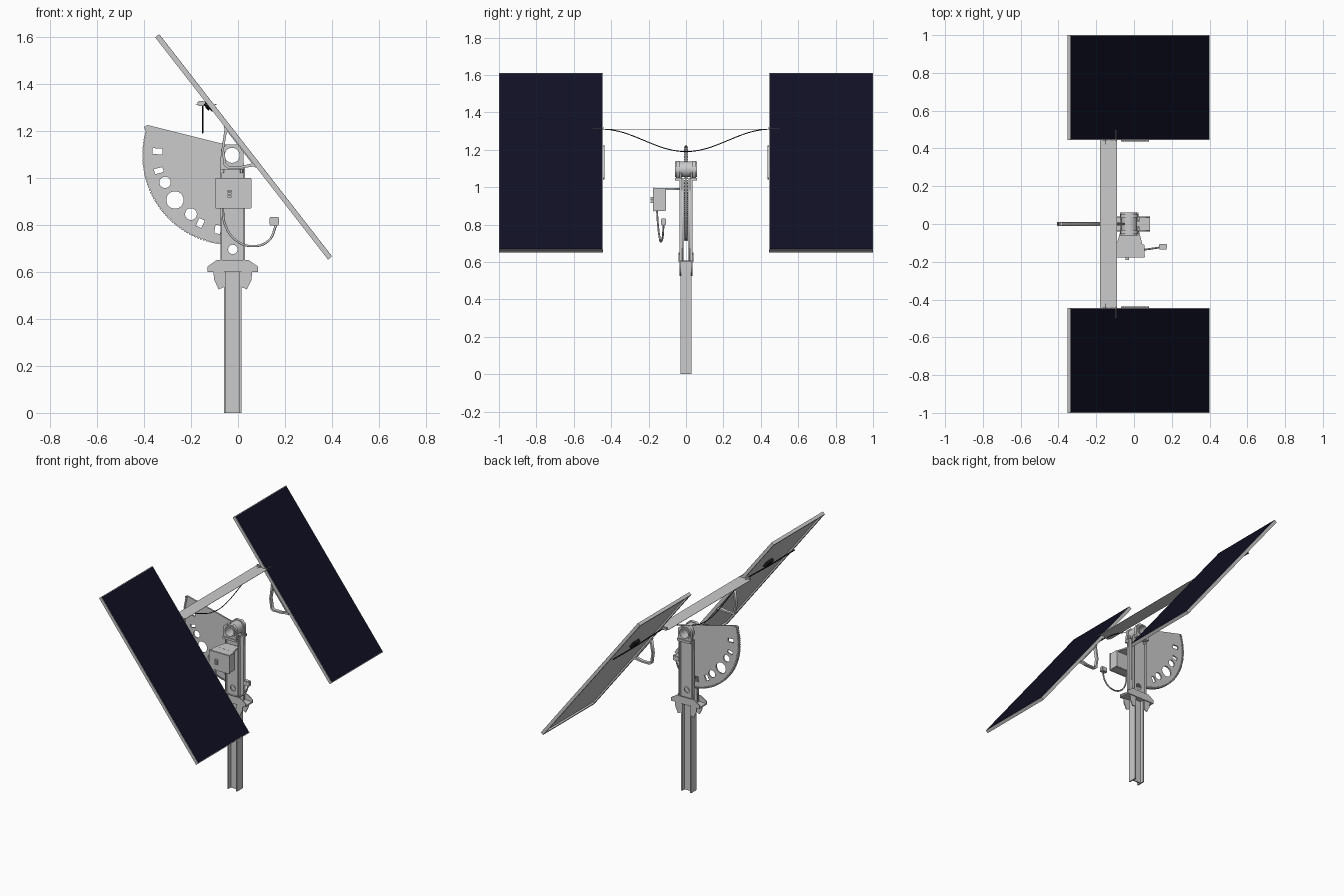
import bpy, bmesh, math
from mathutils import Matrix, Vector

cube = bpy.data.objects.get("Cube")
if cube:
    bpy.data.objects.remove(cube, do_unlink=True)


def material(name, color):
    m = bpy.data.materials.new(name)
    m.use_nodes = True
    m.diffuse_color = (*color, 1)
    m.node_tree.nodes["Principled BSDF"].inputs["Base Color"].default_value = (*color, 1)
    return m


STEEL = material("galvanised_grey", (0.6, 0.6, 0.6))
NAVY = material("solar_navy", (0.005, 0.005, 0.018))
BLACK = material("cable_black", (0.01, 0.01, 0.01))
IDENT = Matrix.Identity(4)
HUB = Vector((-0.025, 0, 1.095))


def link(name, mesh, mat):
    ob = bpy.data.objects.new(name, mesh)
    mesh.materials.clear()
    mesh.materials.append(mat)
    bpy.context.collection.objects.link(ob)
    return ob


def box(name, lo, hi, mat=STEEL, frame=IDENT, bevel=0):
    lo, hi = Vector(lo), Vector(hi)
    bm = bmesh.new()
    bmesh.ops.create_cube(bm, size=1)
    for v in bm.verts:
        v.co = (lo + hi) / 2 + v.co * (hi - lo)
    if bevel:
        bmesh.ops.bevel(bm, geom=bm.edges[:], offset=bevel, segments=2, affect='EDGES')
    bm.transform(frame)
    me = bpy.data.meshes.new(name)
    bm.to_mesh(me)
    bm.free()
    return link(name, me, mat)


def curve_mesh(name, curve, mat, frame=IDENT):
    # Turn a temporary curve into a mesh object
    tmp = bpy.data.objects.new(name + "_curve", curve)
    bpy.context.collection.objects.link(tmp)
    dg = bpy.context.evaluated_depsgraph_get()
    me = bpy.data.meshes.new_from_object(tmp.evaluated_get(dg))
    bpy.data.objects.remove(tmp, do_unlink=True)
    me.transform(frame)
    return link(name, me, mat)


def plate(name, loops, lo, hi, mat=STEEL, upright=True):
    # First loop is the outline, the others are holes; spans lo..hi in depth
    cu = bpy.data.curves.new(name, 'CURVE')
    cu.dimensions, cu.fill_mode, cu.extrude = '2D', 'BOTH', (hi - lo) / 2
    for pts in loops:
        sp = cu.splines.new('POLY')
        sp.points.add(len(pts) - 1)
        for p, (a, b) in zip(sp.points, pts):
            p.co = (a, b, 0, 1)
        sp.use_cyclic_u = True
    mid = (lo + hi) / 2
    if upright:
        frame = Matrix.Translation((0, mid, 0)) @ Matrix.Rotation(math.pi / 2, 4, 'X')
    else:
        frame = Matrix.Translation((0, 0, mid))
    return curve_mesh(name, cu, mat, frame)


def wire(name, pts, radius, mat, smooth=True):
    cu = bpy.data.curves.new(name, 'CURVE')
    cu.dimensions, cu.bevel_depth, cu.bevel_resolution = '3D', radius, 2
    cu.use_fill_caps = True
    sp = cu.splines.new('BEZIER' if smooth else 'POLY')
    if smooth:
        sp.bezier_points.add(len(pts) - 1)
        for p, co in zip(sp.bezier_points, pts):
            p.co = co
            p.handle_left_type = p.handle_right_type = 'AUTO'
    else:
        sp.points.add(len(pts) - 1)
        for p, co in zip(sp.points, pts):
            p.co = (*co, 1)
    ob = curve_mesh(name, cu, mat)
    ob.data.shade_smooth()
    return ob


def circle(x, z, r, n=24):
    return [(x + r * math.cos(i * math.tau / n), z + r * math.sin(i * math.tau / n)) for i in range(n)]


def square(x, z, w, h, turn):
    c, s = math.cos(turn), math.sin(turn)
    return [(x + a * w * c - b * h * s, z + a * w * s + b * h * c)
            for a, b in ((-.5, -.5), (.5, -.5), (.5, .5), (-.5, .5))]


# Post: I-section
box("post_web", (-0.055, -0.004, 0), (0.01, 0.004, 0.605))
for name, x in (("left", 0.007), ("right", -0.06)):
    box("post_flange_" + name, (x, -0.03, 0), (x + 0.008, 0.03, 0.605))

# Saddle on top of the post
box("saddle_plate", (-0.13, -0.04, 0.6), (0.085, 0.04, 0.609))
wing = [(-0.13, 0.605), (-0.13, 0.622), (-0.09, 0.65), (0.045, 0.65), (0.085, 0.622), (0.085, 0.605)]
for side, s in (("front", -1), ("back", 1)):
    plate("saddle_side_" + side, [wing], s * 0.037 - 0.003, s * 0.037 + 0.003)
    for end, m in (("left", 1), ("right", -1)):
        gusset = [(-0.022 + m * a, b) for a, b in
                  ((0.037, 0.603), (0.083, 0.603), (0.079, 0.565), (0.06, 0.525), (0.037, 0.535))]
        plate(f"gusset_{side}_{end}", [gusset], s * 0.031 - 0.003, s * 0.031 + 0.003)

# Column: a pair of channels with a slot between them
for side, s in (("front", -1), ("back", 1)):
    outline = [(-0.075, 0.609), (0.03, 0.609), (0.03, 1.05), (-0.075, 1.05)]
    plate("column_web_" + side, [outline, circle(-0.022, 0.695, 0.02)], s * 0.018 - 0.004, s * 0.018 + 0.004)
    for x in (-0.075, 0.023):
        ys = sorted((s * 0.014, s * 0.036))
        box("column_flange_" + side, (x, ys[0], 0.609), (x + 0.007, ys[1], 1.05))
    # Bearing seat, clamp and bolts
    ys = sorted((s * 0.014, s * 0.06))
    box("bearing_seat_" + side, (-0.075, ys[0], 1.035), (0.025, ys[1], 1.05))
    plate("bearing_clamp_" + side,
          [[(-0.075, 1.05), (0.025, 1.05), (0.022, 1.12), (0, 1.14), (-0.05, 1.14), (-0.072, 1.12)],
           circle(HUB.x, HUB.z, 0.033)], s * 0.044 - 0.01, s * 0.044 + 0.01)
    for x in (-0.065, 0.015):
        wire("clamp_bolt_" + side, [(x, s * 0.028, 1.02), (x, s * 0.028, 1.075)], 0.006, STEEL, False)

# Hollow bearing tube
plate("bearing_tube", [circle(HUB.x, HUB.z, 0.042, 32), circle(HUB.x, HUB.z, 0.032, 32)],
      -0.06, 0.06)

# Toothed drive sector
R = 0.378
arc = [math.radians(a) for a in range(165, 272, 3)]
rim = [(HUB.x + R * math.cos(a), HUB.z + R * math.sin(a)) for a in arc]
outline = [(-0.05, 1.14), (-0.385, 1.224), (-0.4, 1.215)] + rim + [(0.015, 0.74), (0.015, 1.05), (-0.06, 1.065), (-0.07, 1.095)]
holes = [circle(-0.268, 0.905, 0.037), circle(-0.31, 0.98, 0.024), circle(-0.2, 0.845, 0.025),
         square(-0.342, 1.112, 0.042, 0.025, -0.05), square(-0.337, 1.03, 0.038, 0.022, 0.25),
         square(-0.16, 0.807, 0.025, 0.036, -0.45), square(-0.086, 0.78, 0.025, 0.036, -0.15)]
plate("drive_sector", [outline] + holes, -0.005, 0.005)
for i in range(56):
    a = math.radians(162 + i * 107 / 55)
    turn = Matrix.Translation(HUB) @ Matrix.Rotation(-a, 4, 'Y')
    box("chain_link", (R - 0.006, -0.011, -0.0042), (R + 0.004, 0.011, 0.0042), frame=turn)

# Control box with mounting bracket, dial and labelled face strip
box("control_box", (-0.095, -0.17, 0.872), (0.055, -0.108, 0.995), bevel=0.003)
box("control_box_lid", (-0.098, -0.177, 0.869), (0.058, -0.165, 0.998), bevel=0.003)
plate("box_bracket", [[(-0.092, -0.11), (0.045, -0.11), (0.025, -0.03), (-0.07, -0.03)]],
      0.986, 0.995, upright=False)
for z in (0.92, 0.932, 0.944):
    box("box_latch", (-0.045, -0.19, z - 0.004), (-0.027, -0.176, z + 0.004))

# Sensor lead and sensor
wire("sensor_lead", [(-0.065, -0.155, 0.875), (-0.055, -0.15, 0.8), (-0.01, -0.142, 0.735), (0.06, -0.135, 0.709),
                     (0.13, -0.125, 0.732), (0.163, -0.12, 0.8)], 0.005, STEEL)
box("sensor", (0.133, -0.134, 0.797), (0.175, -0.106, 0.832), bevel=0.003)

# Tilted panels: local x runs down the slope, z is the outward normal
slope = Vector((0.735, 0, -0.945)).normalized()
normal = Vector((0.945, 0, 0.735)).normalized()
L, T, W = 0.5985, 0.022, 0.014
for side, s in (("front", -1), ("back", 1)):
    tilt = Matrix.Translation((0.0325, s * 0.7225, 1.1375)) @ Matrix(
        ((slope.x, 0, normal.x, 0), (0, 1, 0, 0), (slope.z, 0, normal.z, 0), (0, 0, 0, 1)))
    H = 0.2775
    box("panel_cells_" + side, (-L + .004, -H + .004, -0.004), (L - .004, H - .004, 0), NAVY, tilt)
    box("panel_backing_" + side, (-L + .004, -H + .004, -0.008), (L - .004, H - .004, -0.004), STEEL, tilt)
    for m in (-1, 1):
        # Rails with an inward lip along the back edge
        for part, depth, z in (("rail", 0.004, -0.001), ("lip", W, -T + 0.003)):
            xs, ys = sorted((m * L, m * (L - depth))), sorted((m * H, m * (H - depth)))
            box(f"panel_end_{part}_{side}", (xs[0], -H, -T), (xs[1], H, z), STEEL, tilt)
            box(f"panel_side_{part}_{side}", (-L, ys[0], -T), (L, ys[1], z), STEEL, tilt)
    # Junction box and leads on the back
    box("junction_box_" + side, (-0.25, -0.03, -0.026), (-0.2, 0.03, -0.008), BLACK, tilt)
    wire("panel_lead_" + side, [(-0.142, s * 0.45, 1.31), (-0.13, s * 0.58, 1.298),
                                (-0.125, s * 0.72, 1.29), (-0.135, s * 0.98, 1.3)], 0.004, BLACK)
    # Bent strap that carries the tube
    y0, y1 = sorted((s * 0.437, s * 0.46))
    outer = [(-0.055, 1.222), (-0.07, 1.12), (-0.06, 1.05), (-0.045, 1.04), (0.02, 1.04), (0.08, 1.05)]
    inner = [(0.065, 1.062), (0.015, 1.05), (-0.04, 1.05), (-0.05, 1.06), (-0.06, 1.12), (-0.046, 1.205)]
    plate("strap_" + side, [outer + inner], y0, y1)
    box("strap_foot_" + side, (-0.12, s * 0.448 - 0.011, -T - 0.004), (0.1, s * 0.448 + 0.011, -T),
        frame=Matrix.Translation((0, -s * 0.7225, 0)) @ tilt)
    # Tie rod and clip
    wire("tie_rod_" + side, [(-0.095, s * 0.44, 1.312), (-0.095, s * 0.5, 1.312)], 0.002, STEEL, False)
    box("cable_clip_" + side, (-0.172, s * 0.45 - 0.008, 1.304), (-0.135, s * 0.45 + 0.008, 1.325), bevel=0.004)

# Flat strip and hanging cable between the panels
box("link_strip", (-0.18, -0.45, 1.309), (-0.09, 0.45, 1.311))
sag = [(-0.15, y / 20 * 0.45, 1.25 - 0.06 * math.cos(math.pi * y / 20)) for y in range(-20, 21)]
wire("hanging_cable", sag, 0.0025, BLACK, False)
